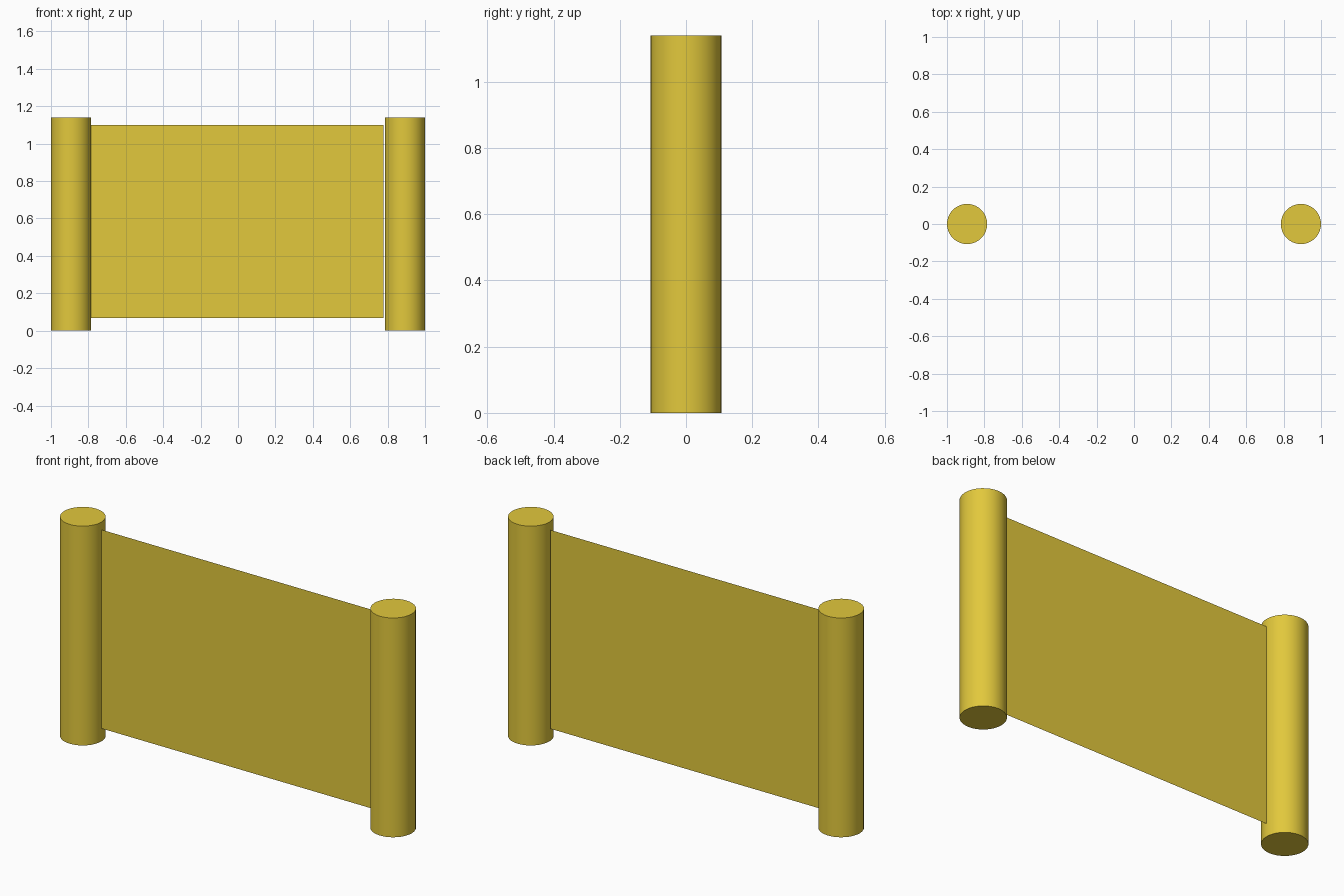
import bpy
import math

if "Cube" in bpy.data.objects:
    bpy.data.objects.remove(bpy.data.objects["Cube"])

R, H = 0.1075, 1.14

mat = bpy.data.materials.new("yellow_parchment")
mat.diffuse_color = (0.76, 0.58, 0.045, 1)
mat.use_nodes = True
mat.node_tree.nodes["Principled BSDF"].inputs["Base Color"].default_value = mat.diffuse_color

# Rolled ends: two upright cylinders
for name, side in (("left_roll", -1), ("right_roll", 1)):
    bpy.ops.mesh.primitive_cylinder_add(
        vertices=32, radius=R, depth=H, location=(side * (1 - R), 0, H / 2))
    roll = bpy.context.object
    roll.name = name
    roll.data.materials.append(mat)
    bpy.ops.object.shade_smooth_by_angle(angle=math.radians(30))

# Paper-thin sheet stretched between the rolls
x0, x1, z0, z1 = -0.79, 0.778, 0.067, 1.10
mesh = bpy.data.meshes.new("sheet")
mesh.from_pydata([(x0, 0, z0), (x1, 0, z0), (x1, 0, z1), (x0, 0, z1)],
                 [], [(0, 1, 2, 3)])
mesh.materials.append(mat)
bpy.context.collection.objects.link(bpy.data.objects.new("sheet", mesh))
